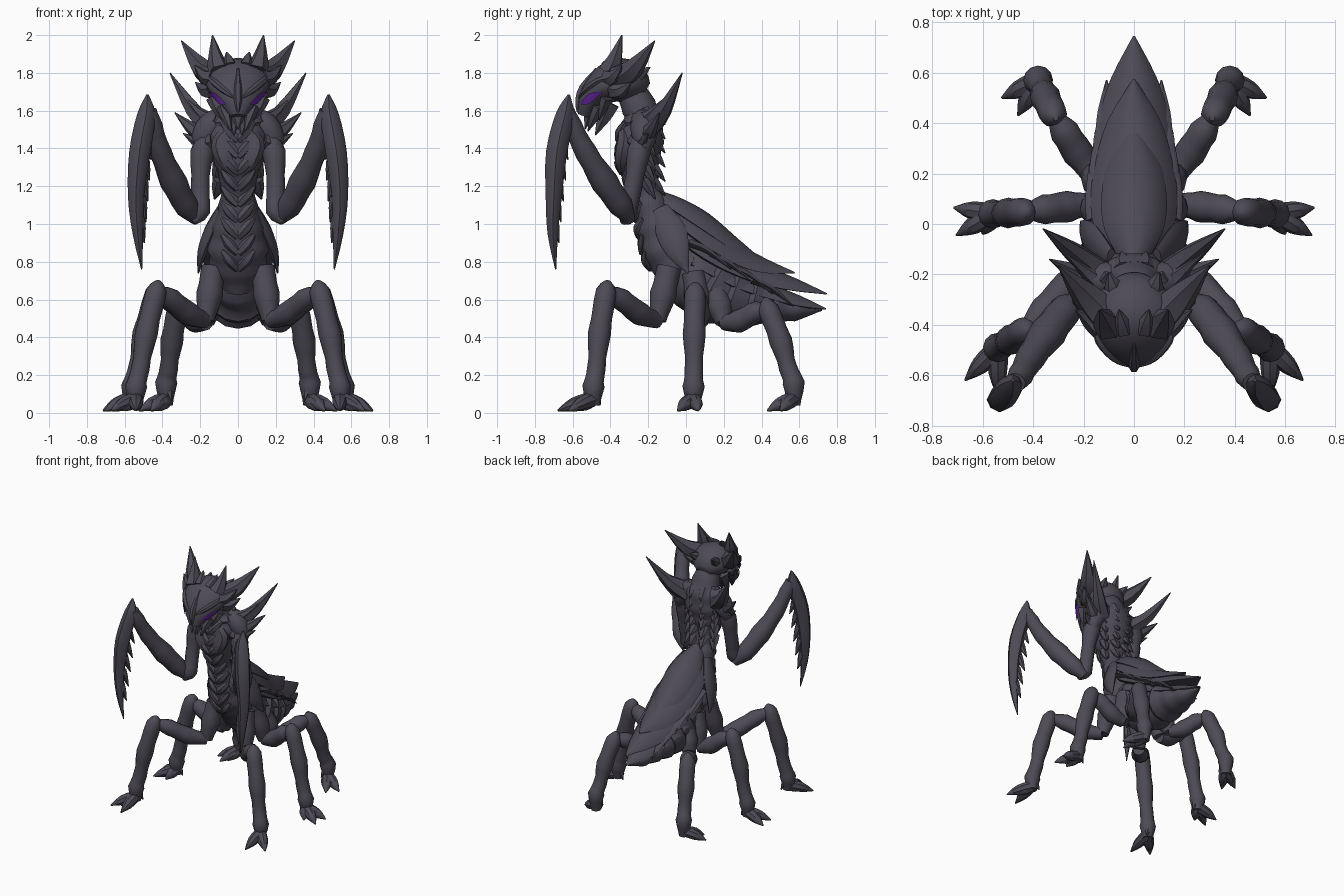
import bpy
import bmesh
import math
from mathutils import Vector
from mathutils.bvhtree import BVHTree

if "Cube" in bpy.data.objects:
    bpy.data.objects.remove(bpy.data.objects["Cube"])

made = []


def material(name, colour):
    mat = bpy.data.materials.new(name)
    mat.use_nodes = True
    mat.diffuse_color = colour
    shader = next(n for n in mat.node_tree.nodes if n.type == "BSDF_PRINCIPLED")
    shader.inputs["Base Color"].default_value = colour
    shader.inputs["Roughness"].default_value = 0.8
    return mat


shell = material("dark shell", (0.075, 0.069, 0.09, 1))
violet = material("violet eye", (0.13, 0.02, 0.36, 1))


def finish(name, bm, mat, mirror):
    mesh = bpy.data.meshes.new(name)
    bm.to_mesh(mesh)
    bm.free()
    mesh.materials.append(mat)
    obj = bpy.data.objects.new(name, mesh)
    bpy.context.collection.objects.link(obj)
    if mirror:
        mod = obj.modifiers.new("Mirror", "MIRROR")
        mod.use_mirror_merge = False
    made.append(obj)
    return obj


def surface(obj):
    mesh = obj.data
    return BVHTree.FromPolygons([v.co for v in mesh.vertices],
                                [p.vertices for p in mesh.polygons])


def interpolate(keys, steps, band):
    """Curve through the keys; band flares each segment like overlapping armour."""
    out, last = [], len(keys) - 1
    for i in range(last):
        a, b, c, d = (keys[min(max(j, 0), last)] for j in range(i - 1, i + 3))
        for s in range(steps):
            t = s / steps
            row = [q + t * (r - p) / 2 + t * t * (2 * p - 5 * q + 4 * r - e) / 2
                   + t ** 3 * (3 * q - p - 3 * r + e) / 2
                   for p, q, r, e in zip(a, b, c, d)]
            flare = 1 + band * (0.5 - t)
            out.append(row[:3] + [max(v * flare, 0.002) for v in row[3:]])
    out.append(list(keys[-1]))
    return out


def loft(name, keys, mirror=True, sides=12, steps=3, point=1, droop=0, band=0,
         side=(1, 0, 0)):
    """Skin of oval sections; each key is x, y, z, width and optional depth."""
    keys = [tuple(k) if len(k) == 5 else (*k, k[3]) for k in keys]
    rows = interpolate(keys, steps, band)
    centres = [Vector(r[:3]) for r in rows]
    bm, rings, across = bmesh.new(), [], Vector(side)
    for i, row in enumerate(rows):
        along = centres[min(i + 1, len(rows) - 1)] - centres[max(i - 1, 0)]
        along.normalize()
        across = (across - along * across.dot(along)).normalized()
        up = along.cross(across)
        ring = []
        for k in range(sides):
            a = math.tau * k / sides
            c, s = (math.copysign(abs(f) ** point, f) for f in (math.cos(a), math.sin(a)))
            spot = centres[i] + across * c * row[3] + up * s * row[4]
            spot.z -= droop * c * c * row[3]
            ring.append(bm.verts.new(spot))
        rings.append(ring)
    for low, high in zip(rings, rings[1:]):
        for k in range(sides):
            n = (k + 1) % sides
            bm.faces.new((low[k], low[n], high[n], high[k]))
    bm.faces.new(rings[0][::-1])
    bm.faces.new(rings[-1])
    bmesh.ops.recalc_face_normals(bm, faces=bm.faces)
    return finish(name, bm, shell, mirror)


def spike(name, base, tip, radius, bend=0.0, flat=1.0, mirror=True):
    """Curved thorn from base to tip; bend lowers its middle."""
    base, tip = Vector(base), Vector(tip)
    middle = base.lerp(tip, 0.45) - Vector((0, 0, bend))
    keys = [(*base, radius, radius * flat), (*middle, radius * 0.75, radius * 0.75 * flat),
            (*tip, 0.003, 0.003)]
    side = (0, 1, 0) if abs((tip - base).normalized().x) > 0.8 else (1, 0, 0)
    return loft(name, keys, mirror, sides=6, side=side)


def central(keys):
    return [(0, *k) for k in keys]


# Torso, neck and segmented abdomen
torso = loft("torso", central([
    (-.02, .66, .08, .08), (-.06, .75, .14, .1), (-.11, .86, .155, .12),
    (-.15, .98, .13, .11), (-.19, 1.1, .1, .09), (-.22, 1.19, .09, .08),
    (-.25, 1.32, .12, .11), (-.24, 1.44, .15, .12), (-.23, 1.54, .14, .11),
    (-.25, 1.62, .1, .09), (-.31, 1.74, .08, .08)]),
    mirror=False, sides=14, steps=4, band=.12)
loft("abdomen", central([
    (-.1, .82, .11, .1), (.03, .74, .15, .17), (.14, .67, .165, .195), (.25, .62, .16, .17),
    (.36, .59, .145, .13), (.47, .565, .115, .09), (.58, .55, .08, .06), (.72, .55, .01, .01)]),
    mirror=False, sides=16, steps=4, band=.18)

# Layered wing cases
loft("top_wing_plate", central([
    (-.15, 1.15, .05, .03), (-.03, 1.095, .115, .04), (.1, 1.015, .13, .045),
    (.25, .905, .1, .03), (.4, .81, .004, .004)]),
    mirror=False, point=1.2, droop=.4)
loft("upper_wing_case", central([
    (-.15, 1.12, .06, .03), (-.02, 1.045, .155, .05), (.12, .95, .172, .055),
    (.28, .845, .145, .045), (.42, .785, .1, .03), (.575, .742, .004, .004)]),
    mirror=False, point=1.2, droop=.45)
loft("middle_wing_case", central([
    (-.08, 1, .1, .04), (.05, .92, .18, .06), (.22, .82, .175, .055),
    (.4, .74, .145, .045), (.57, .685, .095, .03), (.745, .63, .004, .004)]),
    mirror=False, point=1.2, droop=.4)
loft("lower_wing_case", central([
    (.03, .83, .15, .05), (.25, .72, .165, .05), (.45, .64, .125, .04),
    (.6, .59, .08, .03), (.74, .55, .004, .004)]),
    mirror=False, point=1.15, droop=.3)
for i in range(4):
    y, z = .02 + i * .11, .9 - i * .065
    spike("wing_edge_plate", (.14 - i * .012, y, z), (.175 - i * .022, y + .22, z - .14),
          .05, bend=-.02, flat=.5)
loft("hip_flap", [(.09, -.14, 1.08, .02, .05), (.15, -.08, .96, .03, .08),
                  (.19, -.04, .85, .025, .06), (.21, .01, .74, .004, .004)], sides=8)

# Chevron ribs following the front of the torso
skin = surface(torso)
for i in range(9):
    z = .76 + i * .085
    keys = []
    for x, rise, size in ((.085, .1, .012), (.045, .05, .03), (0, 0, .02)):
        hit = skin.ray_cast(Vector((x, -1, z + rise)), Vector((0, 1, 0)))[0]
        keys.append((*hit, size, size * .8))
    loft("chest_rib", keys, sides=6, side=(0, 0, 1))
loft("breast_plate", [(.03, -.33, 1.5, .03), (.075, -.32, 1.43, .065, .05),
                      (.06, -.335, 1.34, .055, .045), (.01, -.33, 1.25, .01)], sides=8)

# Plates down the back and flanks
for i in range(6):
    z = 1.16 + i * .075
    spike("back_plate", (.035, -.17, z + .07), (.05, -.11, z - .01), .045, flat=.6)
    spike("flank_plate", (.09, -.22, z + .07), (.125, -.16, z - .03), .045, flat=.7)

# Shoulder pads and spikes
loft("shoulder_pad", [(.06, -.22, 1.56, .06), (.14, -.22, 1.52, .075),
                      (.19, -.22, 1.44, .06), (.2, -.22, 1.36, .015)], side=(0, 1, 0))
spike("tall_shoulder_spike", (.13, -.2, 1.5), (.36, -.02, 1.8), .06, bend=.035)
spike("wide_shoulder_spike", (.13, -.24, 1.46), (.335, -.14, 1.59), .055, bend=.03)
spike("low_shoulder_spike", (.13, -.27, 1.44), (.29, -.2, 1.48), .045, bend=.03)
spike("collar_spike", (.1, -.26, 1.55), (.27, -.12, 1.66), .045, bend=.03)

# Head
head = loft("head", central([
    (-.21, 1.71, .06, .04), (-.26, 1.735, .125, .095), (-.35, 1.76, .165, .12),
    (-.43, 1.73, .165, .1), (-.5, 1.66, .11, .07), (-.54, 1.57, .04, .035)]),
    mirror=False, sides=20, steps=4, point=1.1)
spike("muzzle", (0, -.49, 1.66), (0, -.535, 1.5), .065, flat=.7, mirror=False)
spike("jaw", (.03, -.4, 1.64), (.02, -.48, 1.47), .055)
spike("mandible", (.08, -.46, 1.62), (.035, -.52, 1.49), .035)
spike("cheek_plate", (.12, -.42, 1.67), (.085, -.46, 1.55), .05, flat=.7)
spike("cheek_spike", (.13, -.38, 1.71), (.225, -.29, 1.75), .05, bend=.02)
spike("temple_spike", (.13, -.41, 1.77), (.23, -.34, 1.84), .05, bend=.02)
spike("inner_horn", (.1, -.41, 1.81), (.135, -.34, 2), .06, bend=.025)
spike("outer_horn", (.11, -.37, 1.77), (.3, -.165, 1.97), .075, bend=.035)
spike("crown_thorn", (.04, -.42, 1.83), (.06, -.34, 1.91), .04)
spike("nape_thorn", (.07, -.28, 1.77), (.1, -.19, 1.83), .045)

# Brow and nose ridges laid on the head surface
skin = surface(head)


def ridge(name, spots, size, mirror, side):
    keys = []
    for i, spot in enumerate(spots):
        edge = i in (0, len(spots) - 1)
        keys.append((*skin.find_nearest(Vector(spot))[0], size * (.3 if edge else 1)))
    loft(name, keys, mirror, sides=6, side=side)


ridge("brow", [(.02, -.58, 1.67), (.08, -.54, 1.71), (.14, -.47, 1.76), (.17, -.4, 1.79)],
      .018, True, (0, 0, 1))
ridge("nose_ridge", [(0, -.58, 1.59), (0, -.58, 1.65), (0, -.56, 1.73), (0, -.48, 1.83)],
      .02, False, (1, 0, 0))

# Almond eyes
bm, columns, count = bmesh.new(), [], 8
for i in range(count + 1):
    t = i / count
    middle = Vector((.065, -.56, 1.635)).lerp(Vector((.16, -.44, 1.7)), t)
    column = []
    for level in (-1, 0, 1):
        guess = middle + Vector((0, 0, level * (.002 + .022 * math.sin(math.pi * t))))
        spot, normal, _, _ = skin.find_nearest(guess)
        column.append(bm.verts.new(spot + normal * .008))
    columns.append(column)
for one, two in zip(columns, columns[1:]):
    for k in range(2):
        bm.faces.new((one[k], two[k], two[k + 1], one[k + 1]))
finish("eye", bm, violet, True)

# Raptorial arms
loft("upper_arm", [(.15, -.22, 1.5, .045), (.19, -.25, 1.38, .058), (.2, -.28, 1.2, .046),
                   (.2, -.31, 1.07, .05), (.24, -.33, 1.01, .02)], band=.15)
loft("forearm", [(.21, -.3, 1.02, .03), (.27, -.34, 1.09, .06), (.34, -.43, 1.22, .068),
                 (.41, -.53, 1.38, .055), (.45, -.6, 1.52, .048), (.47, -.63, 1.6, .04)], band=.15)
loft("scythe", [(.48, -.62, 1.685, .006), (.485, -.64, 1.58, .048), (.52, -.685, 1.38, .056),
                (.54, -.7, 1.15, .043), (.53, -.705, .95, .028), (.51, -.69, .76, .003)],
     sides=8, point=1.15)
for i in range(5):
    z = 1.47 - i * .11
    spike("scythe_tooth", (.5 + i * .007, -.66 - i * .009, z),
          (.46 + i * .009, -.625 - i * .012, z - .13), .035, flat=.7)
for i in range(3):
    root = Vector((.3, -.38, 1.13)).lerp(Vector((.4, -.52, 1.36)), i / 2)
    spike("forearm_thorn", root, root + Vector((.07, -.05, .06)), .045)


# Walking legs with clawed feet
def leg(name, hip, bend, knee, ankle, toes):
    hip, bend, knee, ankle = map(Vector, (hip, bend, knee, ankle))
    reach = bend.lerp(knee, .35) - Vector((0, 0, .02))
    calf = knee.lerp(ankle, .45)
    out = (knee - bend).normalized() * .018
    loft(name + "_hip", [(*hip, .06), (*hip.lerp(bend, .5), .066), (*bend, .045)], band=.15)
    loft(name + "_thigh", [(*bend, .04), (*reach, .058), (*bend.lerp(knee, .75), .055),
                           (*knee, .035)], band=.15, side=(0, 0, 1))
    loft(name + "_shin", [(*(knee + Vector((0, 0, .06))), .01), (*(knee + out), .05),
                          (*(calf + out), .056), (*knee.lerp(ankle, .8), .045),
                          (*ankle, .054), (ankle.x, ankle.y, .04, .035)], band=.18)
    spike(name + "_heel_spur", ankle, ankle - out * 3 - Vector((0, 0, .08)), .035)
    for x, y in toes:
        tip = Vector((x, y, .012))
        mid = ankle.lerp(tip, .55)
        loft(name + "_claw", [(ankle.x, ankle.y, .075, .04), (mid.x, mid.y, .045, .036),
                              (*tip, .004)], sides=8, side=(0, 0, 1))


leg("front_leg", (.13, -.09, .77), (.17, -.15, .49), (.42, -.41, .64), (.54, -.49, .14),
    [(.67, -.62), (.54, -.68), (.61, -.58)])
leg("middle_leg", (.12, .04, .74), (.17, .08, .49), (.42, .05, .63), (.56, .04, .14),
    [(.715, .065), (.705, -.045), (.6, -.04)])
leg("rear_leg", (.11, .15, .66), (.17, .2, .48), (.31, .42, .55), (.38, .57, .16),
    [(.525, .5), (.46, .43), (.42, .47)])

# Smooth shading with crisp plate edges
bpy.ops.object.select_all(action="DESELECT")
for obj in made:
    obj.select_set(True)
bpy.context.view_layer.objects.active = made[0]
bpy.ops.object.shade_smooth_by_angle(angle=math.radians(42))
